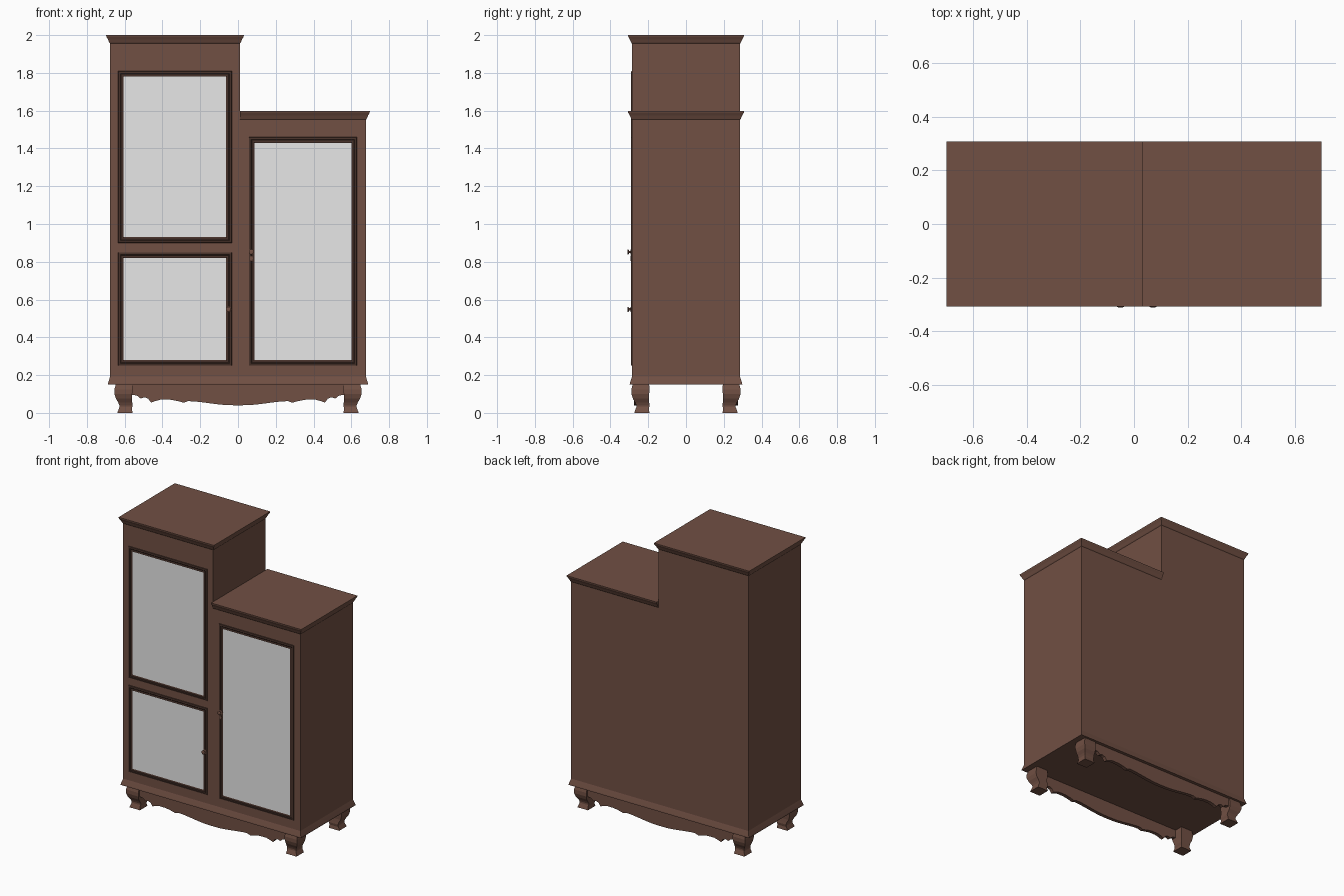
import bpy, bmesh, math
from mathutils import Matrix

if "Cube" in bpy.data.objects:
    bpy.data.objects.remove(bpy.data.objects["Cube"])


def material(name, col):
    m = bpy.data.materials.new(name)
    m.diffuse_color = (*col, 1)
    m.use_nodes = True
    m.node_tree.nodes["Principled BSDF"].inputs["Base Color"].default_value = m.diffuse_color
    return m


WOOD = material("brown wood", (0.165, 0.08, 0.057))
DARK = material("dark brown moulding", (0.06, 0.03, 0.022))
GLASS = material("pale mirror", (0.8, 0.8, 0.8))


def finish(bm, name, mat):
    bmesh.ops.recalc_face_normals(bm, faces=bm.faces)
    me = bpy.data.meshes.new(name)
    bm.to_mesh(me)
    bm.free()
    me.materials.append(mat)
    ob = bpy.data.objects.new(name, me)
    bpy.context.collection.objects.link(ob)
    return ob


def loft(name, rings, mat, caps=True):
    """Skin a list of closed rings of points."""
    bm = bmesh.new()
    vs = [[bm.verts.new(p) for p in r] for r in rings]
    n = len(vs[0])
    for a, b in zip(vs, vs[1:]):
        for i in range(n):
            j = (i + 1) % n
            bm.faces.new((a[i], a[j], b[j], b[i]))
    if caps:
        bm.faces.new(vs[0])
        bm.faces.new(vs[-1])
    return finish(bm, name, mat)


def rect(x0, x1, y0, y1, z):
    return [(x0, y0, z), (x1, y0, z), (x1, y1, z), (x0, y1, z)]


D = 0.286    # half depth of the carcass


# cabinets with flared crowns
def cabinet(name, x0, x1, top, out_l, out_r):
    loft(name, [rect(x0, x1, -D, D, z) for z in (0.17, top - 0.045)], WOOD)
    prof = [(0, -0.045), (0.004, -0.04), (0.012, -0.022), (0.02, -0.008), (0.021, 0)]
    loft(name + "_crown", [rect(x0 - o * out_l, x1 + o * out_r, -D - o, D + o, top + dz)
                           for o, dz in prof], WOOD)


cabinet("tall_cabinet", -0.677, 0.01, 2.0, 1, 1)
cabinet("short_cabinet", 0.01, 0.677, 1.597, 0, 1)

# base moulding
loft("base_moulding", [rect(-0.677 - o, 0.677 + o, -D - o, D + o, z)
                       for o, z in ((0.012, 0.15), (0.011, 0.158), (0.004, 0.18), (0, 0.192))], WOOD)


# doors: moulded frame plus mirror plate
def door(name, x0, x1, z0, z1):
    prof = [(0, -D), (0.002, -0.290), (0.012, -0.292), (0.016, -0.289),
            (0.026, -0.290), (0.032, -0.287)]
    loft(name + "_frame", [[(x0 + i, y, z0 + i), (x1 - i, y, z0 + i),
                            (x1 - i, y, z1 - i), (x0 + i, y, z1 - i)] for i, y in prof],
         DARK, caps=False)
    i = 0.029
    loft(name + "_mirror", [[(x0 + i, y, z0 + i), (x1 - i, y, z0 + i),
                             (x1 - i, y, z1 - i), (x0 + i, y, z1 - i)]
                            for y in (-D + 0.001, -0.288)], GLASS)


door("upper_left_door", -0.635, -0.033, 0.90, 1.81)
door("lower_left_door", -0.635, -0.033, 0.25, 0.85)
door("right_door", 0.057, 0.63, 0.25, 1.46)


# turned knobs
def knob(name, x, z):
    prof = [(0.015, -0.288), (0.015, -0.292), (0.006, -0.294), (0.006, -0.301),
            (0.013, -0.304), (0.014, -0.308), (0.008, -0.311)]
    n = 12
    loft(name, [[(x + r * math.cos(2 * math.pi * k / n), y, z + r * math.sin(2 * math.pi * k / n))
                 for k in range(n)] for r, y in prof], WOOD)


knob("right_door_knob", 0.071, 0.852)
knob("lower_left_door_knob", -0.05, 0.548)
# keyhole plate
loft("keyhole_plate", [[(0.071 + 0.008 * math.cos(k * math.pi / 4), y,
                         0.818 + 0.014 * math.sin(k * math.pi / 4)) for k in range(8)]
                       for y in (-0.288, -0.294)], WOOD)

# cabriole legs: (height, inner edge, outer edge) offset from leg centre
LEG = [(0.152, -0.042, 0.045), (0.125, -0.044, 0.052), (0.10, -0.042, 0.052),
       (0.075, -0.040, 0.044), (0.055, -0.042, 0.032), (0.04, -0.044, 0.026),
       (0.030, -0.042, 0.026), (0.022, -0.040, 0.029), (0.0, -0.044, 0.037)]
for sx, nx in ((-1, "left"), (1, "right")):
    for sy, ny in ((-1, "front"), (1, "back")):
        loft(f"{ny}_{nx}_leg", [rect(sx * (0.602 + a), sx * (0.602 + b),
                                     sy * (0.237 + a), sy * (0.237 + b), z)
                                for z, a, b in LEG], WOOD)

# scalloped aprons, front and back
HALF = [(0, 0.04), (0.06, 0.041), (0.12, 0.047), (0.18, 0.055), (0.23, 0.061),
        (0.265, 0.062), (0.287, 0.054), (0.32, 0.063), (0.36, 0.070), (0.41, 0.070),
        (0.44, 0.062), (0.46, 0.054), (0.475, 0.075), (0.495, 0.083), (0.515, 0.076),
        (0.535, 0.092), (0.57, 0.097), (0.57, 0.152)]
outline = [(-x, z) for x, z in reversed(HALF[1:])] + HALF
for sy, ny in ((-1, "front"), (1, "back")):
    loft(ny + "_apron", [[(x, sy * y, z) for x, z in outline] for y in (0.252, 0.276)], WOOD)
